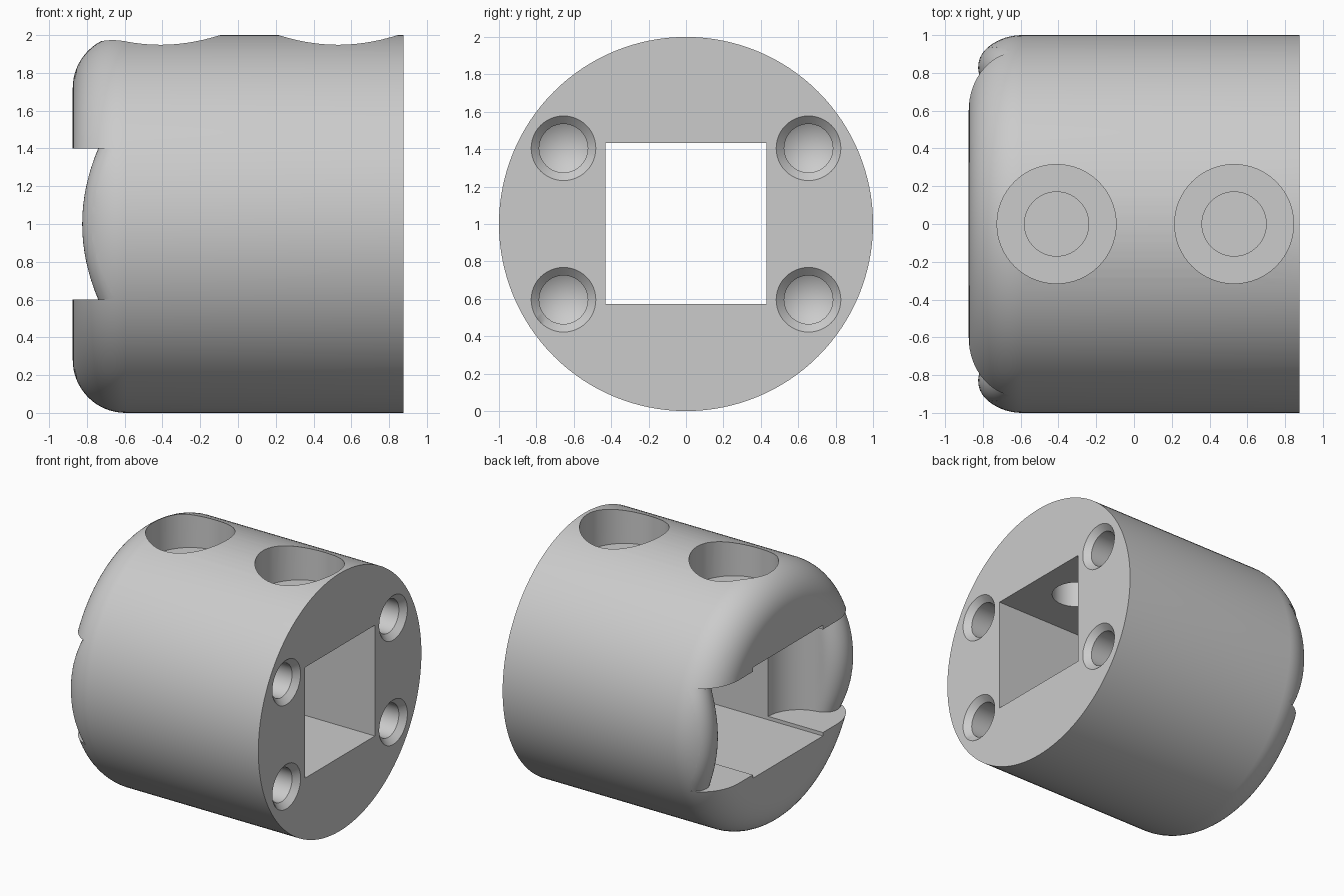
import bpy, bmesh, math
from mathutils import Matrix, Vector

if "Cube" in bpy.data.objects:
    bpy.data.objects.remove(bpy.data.objects["Cube"])

FIL, HALF = 0.28, 0.875          # rounded end radius, half length
FX, FR = -HALF + FIL, 1 - FIL    # centre of the rounding arc


def volume(mesh):
    bm = bmesh.new()
    bm.from_mesh(mesh)
    v = bm.calc_volume(signed=True)
    bm.free()
    return v


def make_object(name, bm):
    bmesh.ops.remove_doubles(bm, verts=bm.verts[:], dist=1e-5)
    bmesh.ops.recalc_face_normals(bm, faces=bm.faces[:])
    if bm.calc_volume(signed=True) < 0:
        bmesh.ops.reverse_faces(bm, faces=bm.faces[:])
    mesh = bpy.data.meshes.new(name)
    bm.to_mesh(mesh)
    bm.free()
    ob = bpy.data.objects.new(name, mesh)
    bpy.context.scene.collection.objects.link(ob)
    return ob


def lathe(name, profile, n, matrix):
    """Revolve (height, radius) points around local z; both ends lie on the axis."""
    bm = bmesh.new()
    rings = []
    for h, r in profile:
        count = n if r > 0 else 1
        rings.append([bm.verts.new(matrix @ Vector((r * math.cos(2 * math.pi * i / n),
                                                    r * math.sin(2 * math.pi * i / n), h)))
                      for i in range(count)])
    for a, b in zip(rings, rings[1:]):
        for i in range(n):
            j = (i + 1) % n
            if len(a) == 1:
                bm.faces.new((a[0], b[j], b[i]))
            elif len(b) == 1:
                bm.faces.new((a[i], a[j], b[0]))
            else:
                bm.faces.new((a[i], a[j], b[j], b[i]))
    return make_object(name, bm)


def along_x(x, y, z):
    return Matrix.Translation((x, y, z)) @ Matrix.Rotation(math.pi / 2, 4, 'Y')


def cut(target, cutter):
    """Subtract the cutter, keeping the first solver result with a sound volume."""
    cutter.hide_render = True
    before = volume(target.data)
    mod = target.modifiers.new("cut", 'BOOLEAN')
    mod.operation, mod.object = 'DIFFERENCE', cutter
    result = None
    for solver in ('EXACT', 'MANIFOLD', 'FLOAT'):
        mod.solver = solver
        bpy.context.view_layer.update()
        deps = bpy.context.evaluated_depsgraph_get()
        mesh = bpy.data.meshes.new_from_object(target.evaluated_get(deps))
        if 0.6 * before < volume(mesh) < before:
            result = mesh
            break
    target.modifiers.remove(mod)
    if result:
        target.data = result
    bpy.data.objects.remove(cutter)


# Cylindrical body lying along x, rounded at the left end
arc = [(FX - FIL * math.cos(t), FR + FIL * math.sin(t))
       for t in (math.pi / 2 * k / 16 for k in range(17))]
body = lathe("clamp_body", [(-HALF, 0)] + arc + [(HALF, 1), (HALF, 0)], 128, along_x(0, 0, 1))

# Square passage right through the body
bm = bmesh.new()
bmesh.ops.create_cube(bm, size=1, matrix=Matrix.Translation((0, 0, 1.003)) @ Matrix.Diagonal((3, 0.86, 0.86, 1)))
cut(body, make_object("square_cutter", bm))

# Cross slot at the left end: round-ended pocket whose mouth is softly rounded
WALL, PX, PY, PR = 0.695, -0.675, 0.425, 0.27


def half_width(x, z):
    if x < -HALF:
        return 0
    r = 1 if x > FX else FR + math.sqrt(max(0, FIL ** 2 - (x - FX) ** 2))
    return math.sqrt(max(0, r * r - (z - 1) ** 2))


def nose(z):
    """Largest rounding circle touching the wall and mouth that fits inside the body."""
    tip = -0.825 + 0.085 * ((z - 1) / 0.4) ** 2
    angles = [math.radians(a) for a in range(91, 180)]

    def gap(r, a):
        return half_width(tip + r + r * math.cos(a), z) - (WALL + r + r * math.sin(a))
    lo, hi = 0.02, 0.2
    for _ in range(30):
        mid = (lo + hi) / 2
        if min(gap(mid, a) for a in angles) >= 0:
            lo = mid
        else:
            hi = mid
    return tip + lo, lo, min(angles, key=lambda a: gap(lo, a))


def slot_outline(z):
    cx, r, contact = nose(z)
    cy = WALL + r
    end = math.acos(max(-0.2, min(0.5, (cx - PX) / PR)))
    pts = [(PX + PR * math.cos(end * k / 16), PY + PR * math.sin(end * k / 16)) for k in range(17)]
    start = 1.5 * math.pi
    for k in range(1, 17):
        a = start + (contact - start) * k / 16
        pts.append((cx + r * math.cos(a), cy + r * math.sin(a)))
    # leave the body straight out from the contact point
    pts.append((cx + 0.6 * math.cos(contact), cy + 0.6 * math.sin(contact)))
    pts.append((-1.5, 1.4))
    return pts + [(x, -y) for x, y in reversed(pts)]


bm = bmesh.new()
layers = []
for k in range(17):
    z = 0.6 + 0.8 * k / 16
    layers.append([bm.verts.new((x, y, z)) for x, y in slot_outline(z)])
for a, b in zip(layers, layers[1:]):
    for i in range(len(a)):
        j = (i + 1) % len(a)
        bm.faces.new((a[i], a[j], b[j], b[i]))
bm.faces.new(layers[0])
bm.faces.new(layers[-1])
bmesh.ops.triangulate(bm, faces=bm.faces[:])
cut(body, make_object("slot_cutter", bm))

# Two counterbored holes from the top into the passage
for x in (-0.41, 0.53):
    cut(body, lathe("top_hole_cutter",
                    [(1.0, 0), (1.0, 0.17), (1.71, 0.17), (1.71, 0.315), (2.2, 0.315), (2.2, 0)],
                    64, Matrix.Translation((x, 0, 0))))

# Four chamfered blind holes with conical bottoms in the right face
for y in (-0.655, 0.655):
    for z in (0.595, 1.405):
        cut(body, lathe("screw_hole_cutter",
                        [(-0.58, 0), (-0.5, 0.13), (-0.043, 0.13), (0, 0.173), (0.1, 0.173), (0.1, 0)],
                        48, along_x(HALF, y, z)))

# Single grey finish
grey = bpy.data.materials.new("plain_grey")
grey.diffuse_color = (0.6, 0.6, 0.6, 1)
grey.use_nodes = True
grey.node_tree.nodes["Principled BSDF"].inputs["Base Color"].default_value = grey.diffuse_color
body.data.materials.clear()
body.data.materials.append(grey)
for p in body.data.polygons:
    p.material_index = 0
body.hide_render = False
bpy.context.view_layer.update()
bpy.context.view_layer.objects.active = body
body.select_set(True)
bpy.ops.object.shade_smooth_by_angle(angle=math.radians(30))
